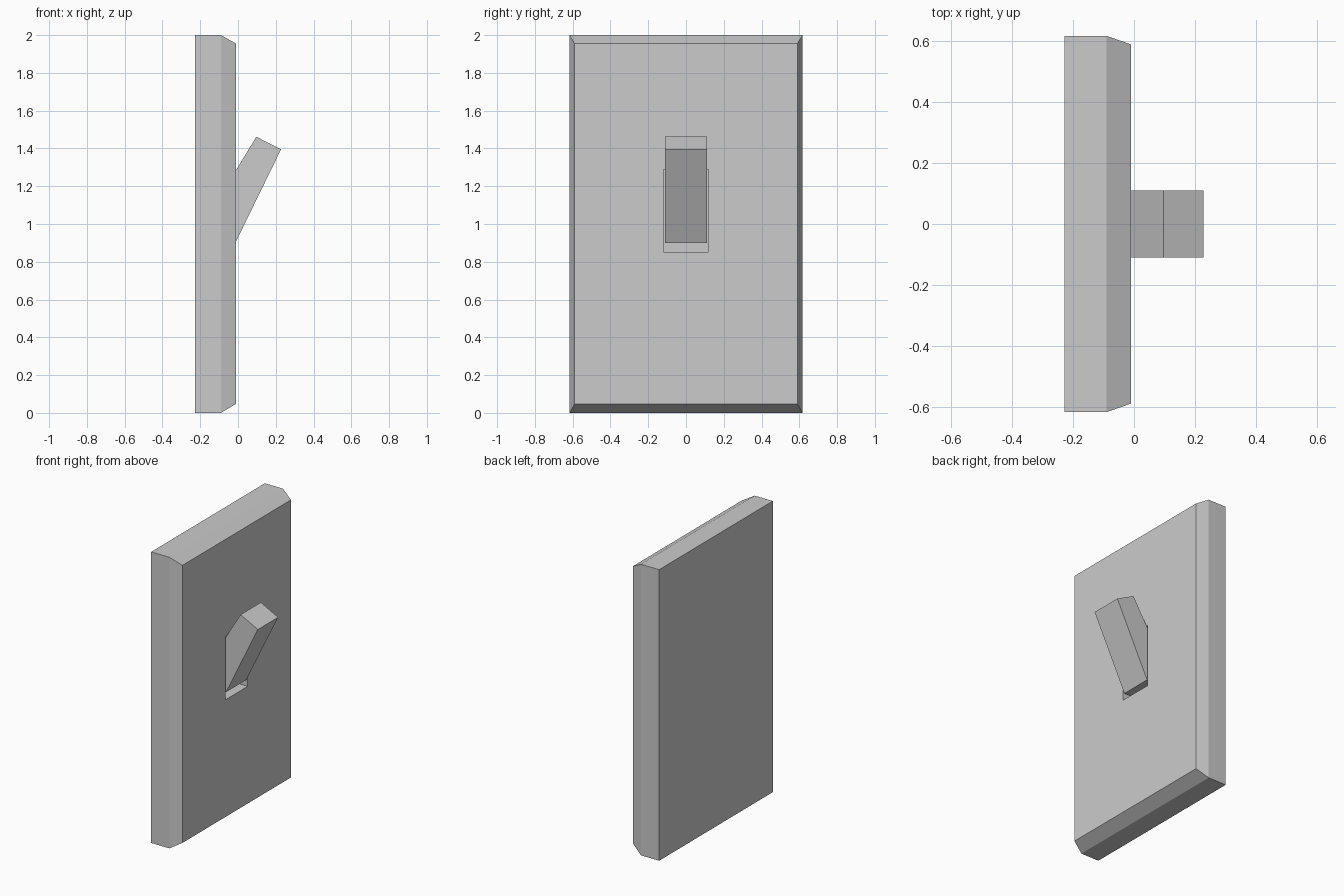
import bpy, bmesh

if "Cube" in bpy.data.objects:
    bpy.data.objects.remove(bpy.data.objects["Cube"])


def make_object(name, bm):
    bmesh.ops.recalc_face_normals(bm, faces=bm.faces[:])
    mesh = bpy.data.meshes.new(name)
    bm.to_mesh(mesh)
    bm.free()
    obj = bpy.data.objects.new(name, mesh)
    bpy.context.collection.objects.link(obj)
    return obj


# Wall plate: nested rectangles (x, half width, z bottom, z top)
# from the back, over the chamfer and front, into the lever slot
rings = [
    (-0.228, 0.617, 0.00, 2.00),
    (-0.09, 0.617, 0.00, 2.00),
    (-0.01, 0.589, 0.048, 1.955),
    (-0.01, 0.12, 0.853, 1.288),
    (-0.09, 0.12, 0.853, 1.288),
]
bm = bmesh.new()
loops = [[bm.verts.new((x, y, z)) for y, z in ((-w, lo), (w, lo), (w, hi), (-w, hi))]
         for x, w, lo, hi in rings]
for a, b in zip(loops, loops[1:]):
    for i in range(4):
        j = (i + 1) % 4
        bm.faces.new((a[i], a[j], b[j], b[i]))
bm.faces.new(loops[0])
bm.faces.new(loops[-1])
make_object("switch_plate", bm)

# Toggle lever: side profile (x, z) extruded across y
profile = [(-0.09, 0.90), (-0.014, 0.90), (0.228, 1.395), (0.097, 1.462),
           (-0.01, 1.286), (-0.09, 1.155)]
bm = bmesh.new()
side = bm.faces.new([bm.verts.new((x, -0.11, z)) for x, z in profile])
ext = bmesh.ops.extrude_face_region(bm, geom=[side], use_keep_orig=True)
moved = [v for v in ext["geom"] if isinstance(v, bmesh.types.BMVert)]
bmesh.ops.translate(bm, verts=moved, vec=(0, 0.22, 0))
make_object("toggle_lever", bm)
